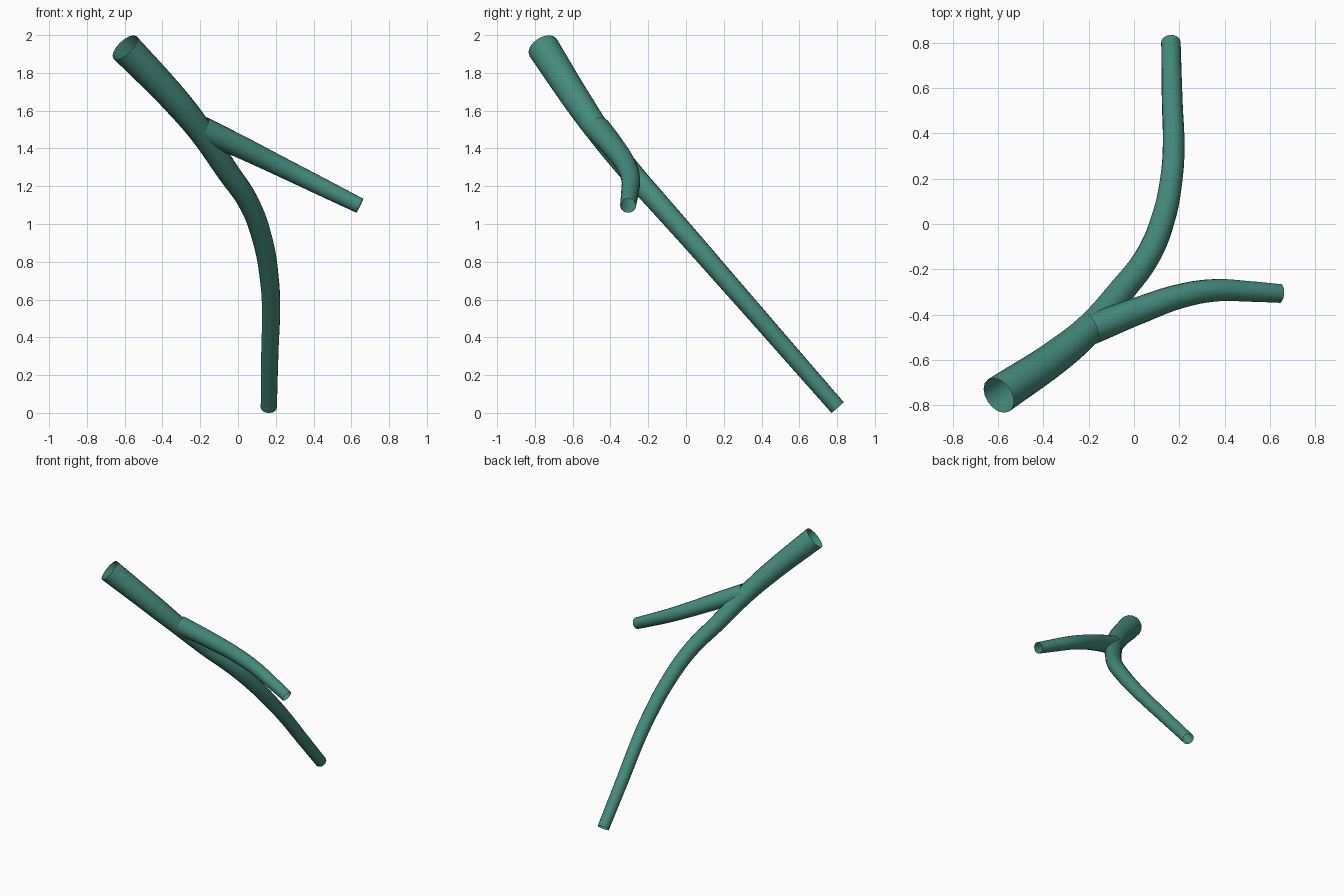
import bpy

if "Cube" in bpy.data.objects:
    bpy.data.objects.remove(bpy.data.objects["Cube"])

# One flat green for the whole model
green = bpy.data.materials.new("sea green")
green.diffuse_color = (0.06, 0.26, 0.205, 1.0)
green.use_nodes = True
green.node_tree.nodes["Principled BSDF"].inputs["Base Color"].default_value = green.diffuse_color


def tube(name, points):
    """Open tapered tube through (x, y, z, radius) points."""
    curve = bpy.data.curves.new(name + "_path", 'CURVE')
    curve.dimensions = '3D'
    curve.bevel_depth = 1.0
    curve.bevel_resolution = 6
    curve.resolution_u = 10
    curve.use_fill_caps = False
    spline = curve.splines.new('BEZIER')
    spline.bezier_points.add(len(points) - 1)
    for bp, (x, y, z, r) in zip(spline.bezier_points, points):
        bp.co = (x, y, z)
        bp.radius = r
        bp.handle_left_type = bp.handle_right_type = 'AUTO'
    path = bpy.data.objects.new(name + "_path", curve)
    bpy.context.collection.objects.link(path)
    bpy.context.view_layer.update()
    graph = bpy.context.evaluated_depsgraph_get()
    mesh = bpy.data.meshes.new_from_object(path.evaluated_get(graph))
    bpy.data.objects.remove(path)
    mesh.name = name
    mesh.materials.clear()
    mesh.materials.append(green)
    for f in mesh.polygons:
        f.use_smooth = True
        f.material_index = 0
    obj = bpy.data.objects.new(name, mesh)
    bpy.context.collection.objects.link(obj)
    return obj


# Main tube, from the wide upper end down to the narrow lower end
tube("main_tube", [
    (-0.598, -0.757, 1.935, 0.085),
    (-0.323, -0.570, 1.645, 0.074),
    (-0.195, -0.460, 1.487, 0.066),
    (-0.063, -0.305, 1.290, 0.060),
    (0.058, -0.146, 1.110, 0.056),
    (0.130, 0.027, 0.915, 0.053),
    (0.167, 0.215, 0.700, 0.050),
    (0.175, 0.351, 0.545, 0.048),
    (0.169, 0.536, 0.333, 0.046),
    (0.163, 0.803, 0.028, 0.043),
])

# Side branch, leaving the main tube at the fork
tube("side_branch", [
    (-0.190, -0.465, 1.503, 0.068),
    (0.027, -0.380, 1.402, 0.060),
    (0.204, -0.319, 1.315, 0.054),
    (0.358, -0.293, 1.239, 0.050),
    (0.513, -0.298, 1.162, 0.046),
    (0.645, -0.307, 1.097, 0.042),
])
